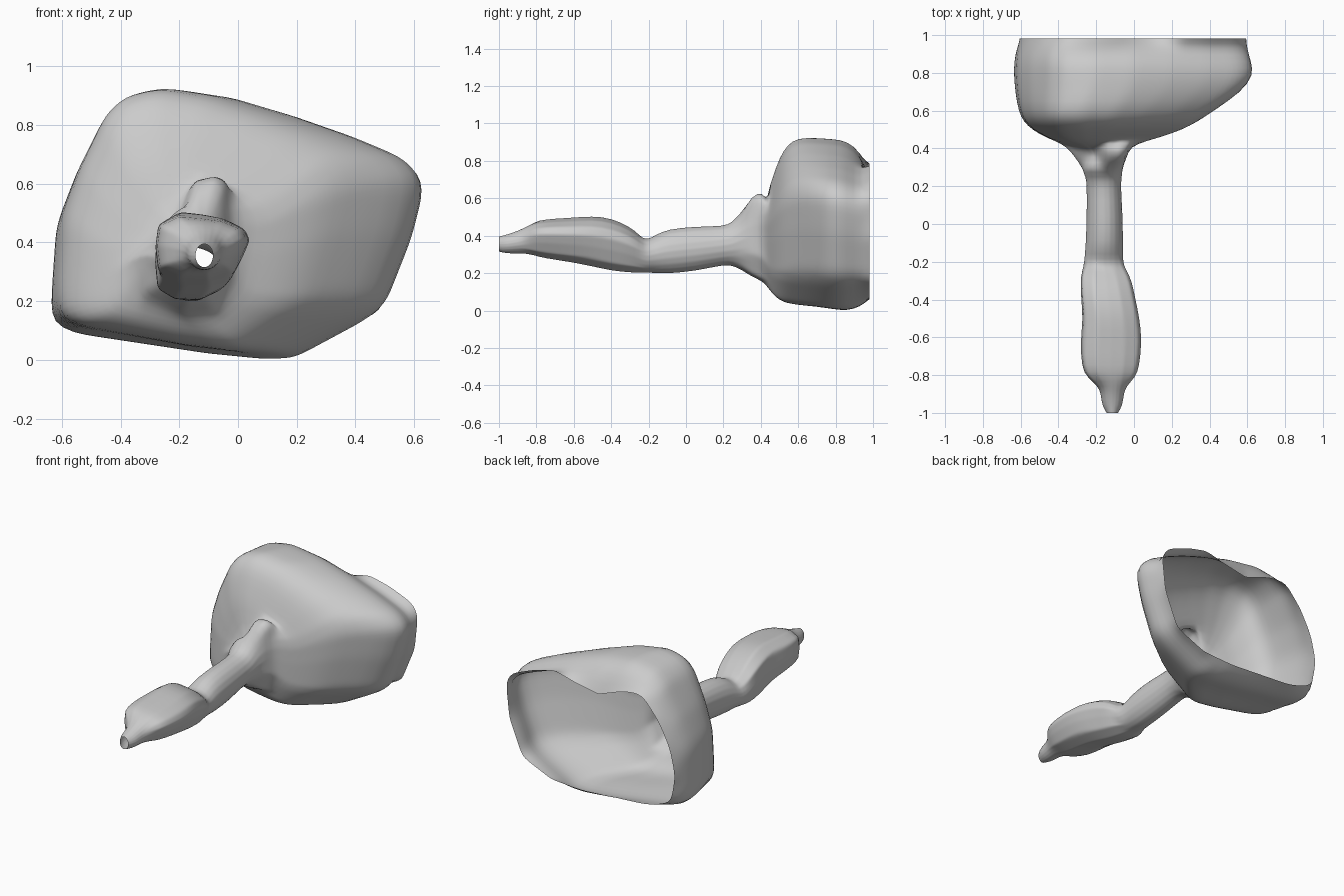
import bpy, bmesh, math
from mathutils import Vector

if "Cube" in bpy.data.objects:
    bpy.data.objects.remove(bpy.data.objects["Cube"])

N = 72  # points around each cross-section

# Cross-section outlines in (x, z)
CUP = [(-.638, .2), (-.62, .46), (-.55, .64), (-.44, .84), (-.36, .9), (-.22, .927),
       (0, .895), (.2, .835), (.4, .765), (.59, .685), (.645, .6), (.6, .42),
       (.51, .19), (.44, .135), (.2, .005), (.1, 0), (-.1, .02), (-.59, .095), (-.632, .125)]
RIM = [(-.61, .33), (-.57, .5), (-.49, .65), (-.37, .79), (-.25, .78), (-.06, .71),
       (.1, .74), (.25, .78), (.4, .745), (.56, .68), (.6, .62), (.575, .39),
       (.48, .16), (.27, .07), (.05, .06), (-.42, .09), (-.58, .15)]
COLLAR = [(-.08, .615), (-.15, .59), (-.2, .46), (-.31, .36), (-.29, .24), (-.18, .18),
          (-.09, .19), (-.04, .3), (-.04, .45), (-.05, .59)]
HEAD = [(-.2, .505), (-.27, .46), (-.28, .36), (-.27, .25), (-.2, .205), (-.1, .2),
        (-.02, .24), (.015, .32), (.038, .39), (.02, .44), (-.05, .48), (-.12, .495)]
ROUND = [(math.cos(a * math.pi / 10), math.sin(a * math.pi / 10)) for a in range(20)]


def fit(shape, x0, x1, z0, z1):
    """Stretch an outline into the given box."""
    xs, zs = [p[0] for p in shape], [p[1] for p in shape]
    sx = (x1 - x0) / (max(xs) - min(xs))
    sz = (z1 - z0) / (max(zs) - min(zs))
    return [(x0 + (x - min(xs)) * sx, z0 + (z - min(zs)) * sz) for x, z in shape]


def resample(poly, cx, cz):
    """Cast N rays from the centre to the outline."""
    pts = []
    for i in range(N):
        a = 2 * math.pi * i / N + .01
        d = Vector((math.cos(a), math.sin(a)))
        best = 0
        for j, p in enumerate(poly):
            p = Vector(p) - Vector((cx, cz))
            q = Vector(poly[(j + 1) % len(poly)]) - Vector((cx, cz))
            e = q - p
            den = d.x * e.y - d.y * e.x
            if abs(den) < 1e-9:
                continue
            t = (p.x * e.y - p.y * e.x) / den
            u = (p.x * d.y - p.y * d.x) / den
            if t > 0 and -1e-6 <= u <= 1 + 1e-6:
                best = max(best, t)
        pts.append((cx + d.x * best, cz + d.y * best))
    return pts


# Sections from tip to rim: y, outline, box x0 x1 z0 z1
sections = [
    # pointed tip
    (-1, ROUND, -.145, -.085, .315, .395), (-.96, ROUND, -.17, -.06, .305, .405),
    (-.9, ROUND, -.175, -.055, .305, .425), (-.86, ROUND, -.19, -.04, .305, .445),
    # swollen grip
    (-.81, HEAD, -.25, .01, .295, .475), (-.76, HEAD, -.278, .03, .28, .488),
    (-.62, HEAD, -.285, .045, .26, .497), (-.5, HEAD, -.27, .032, .236, .507),
    (-.4, HEAD, -.28, .01, .213, .495), (-.3, HEAD, -.285, -.01, .203, .45),
    (-.25, HEAD, -.275, -.035, .203, .405), (-.21, ROUND, -.265, -.055, .203, .375),
    # stem
    (-.16, ROUND, -.26, -.06, .2, .405), (-.1, ROUND, -.255, -.058, .197, .435),
    (.05, ROUND, -.25, -.06, .21, .45), (.2, ROUND, -.25, -.07, .245, .45),
    # flared collar
    (.25, ROUND, -.255, -.065, .24, .47), (.3, ROUND, -.28, -.06, .215, .54),
    (.35, COLLAR, -.31, -.04, .18, .62), (.41, COLLAR, -.36, -.02, .155, .642),
    # cup
    (.44, CUP, -.42, .07, .12, .645), (.465, CUP, -.48, .16, .085, .72),
    (.5, CUP, -.54, .26, .055, .82), (.54, CUP, -.585, .34, .038, .89),
    (.6, CUP, -.615, .43, .028, .93), (.7, CUP, -.63, .58, .02, .925),
    (.79, CUP, -.638, .645, .006, .92), (.86, CUP, -.636, .63, -.002, .91),
    (.93, CUP, -.625, .61, .018, .855),
]

bm = bmesh.new()
rings = []
for y, shape, x0, x1, z0, z1 in sections:
    poly = fit(shape, x0, x1, z0, z1)
    cx, cz = (x0 + x1) / 2, (z0 + z1) / 2
    if shape is CUP:
        cx, cz = cx + .02, cz - .02
    rings.append([bm.verts.new((x, y, z)) for x, z in resample(poly, cx, cz)])
# open, wavy rim
rings.append([bm.verts.new((x, .982, z)) for x, z in resample(RIM, .02, .43)])

for a, b in zip(rings, rings[1:]):
    for i in range(N):
        j = (i + 1) % N
        bm.faces.new((a[i], a[j], b[j], b[i]))
bmesh.ops.recalc_face_normals(bm, faces=bm.faces)
mesh = bpy.data.meshes.new("cup_with_stem")
bm.to_mesh(mesh)
bm.free()
mesh.shade_smooth()
obj = bpy.data.objects.new("cup_with_stem", mesh)
bpy.context.collection.objects.link(obj)
sub = obj.modifiers.new("smooth", 'SUBSURF')
sub.levels = sub.render_levels = 1
